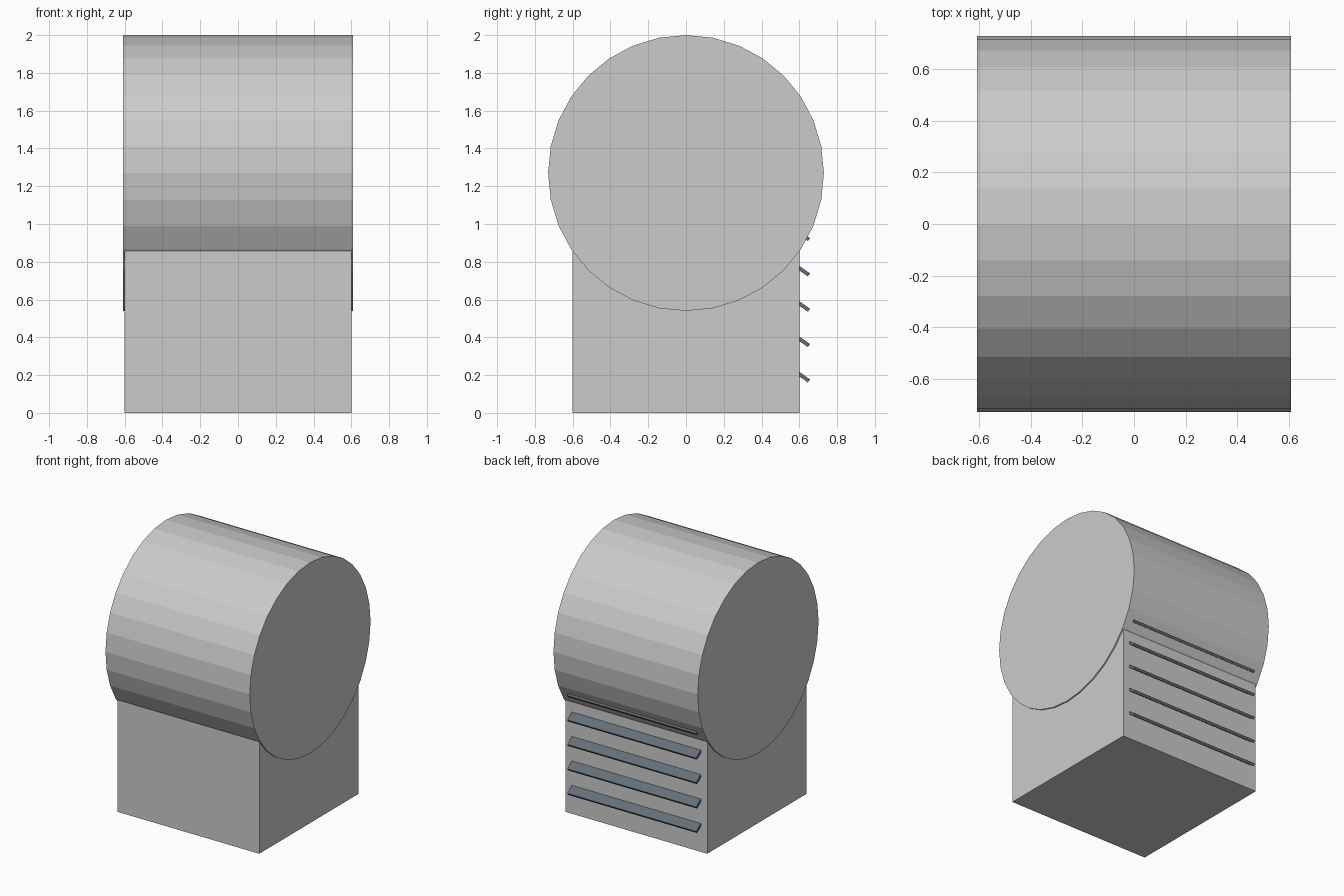
import bpy
import math

if "Cube" in bpy.data.objects:
    bpy.data.objects.remove(bpy.data.objects["Cube"])


def box(name, size, location, tilt=0.0):
    bpy.ops.mesh.primitive_cube_add(size=1, location=location, rotation=(tilt, 0, 0))
    obj = bpy.context.object
    obj.name = name
    obj.scale = size
    bpy.ops.object.transform_apply(location=False, rotation=False, scale=True)
    return obj


# Square base body, its top buried in the drum
box("base_body", (1.2, 1.2, 1.2), (0, 0, 0.6))

# 32-sided drum lying along x
bpy.ops.mesh.primitive_cylinder_add(
    vertices=32, radius=0.73, depth=1.22,
    location=(0, 0, 1.27), rotation=(0, math.pi / 2, 0))
bpy.context.object.name = "drum"

# Dark louvre slats on the back, sloping down and outwards
dark = bpy.data.materials.new("dark_slat")
dark.diffuse_color = (0.13, 0.16, 0.19, 1)
dark.use_nodes = True
dark.node_tree.nodes["Principled BSDF"].inputs["Base Color"].default_value = dark.diffuse_color
for i in range(5):
    slat = box(f"vent_slat_{i + 1}", (1.09, 0.1, 0.02),
               (0, 0.61, 0.198 + 0.187 * i), math.radians(-35))
    slat.data.materials.append(dark)
